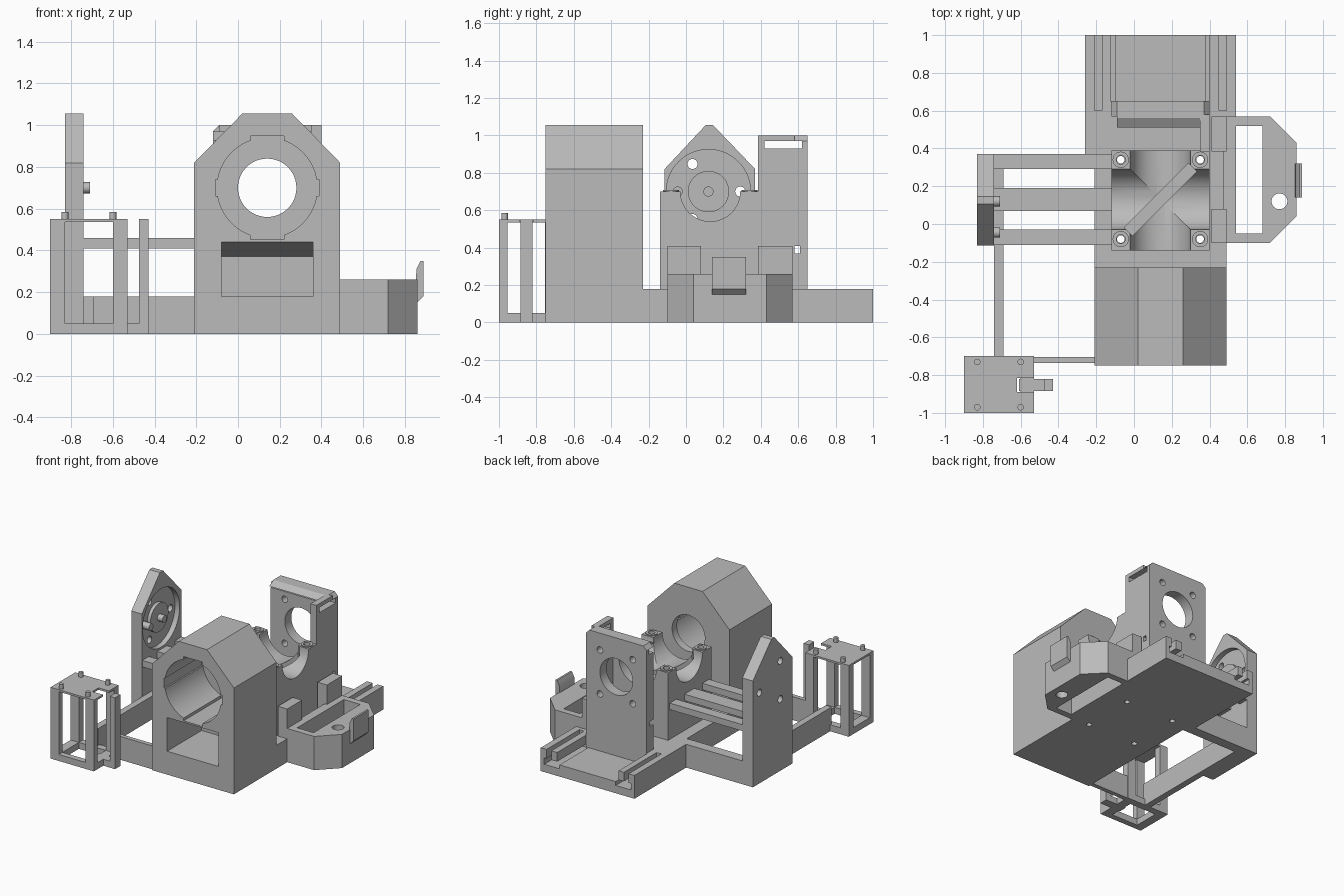
import bpy, bmesh, math
from mathutils import Vector

cube = bpy.data.objects.get("Cube")
if cube:
    bpy.data.objects.remove(cube, do_unlink=True)

grey = bpy.data.materials.new("grey_plastic")
grey.use_nodes = True
colour = (0.5, 0.5, 0.5, 1)
grey.diffuse_color = colour
grey.node_tree.nodes["Principled BSDF"].inputs["Base Color"].default_value = colour


def prism(name, points, axis, a, b):
    """Extrude a 2D outline along an axis; the outline uses the other two axes in order."""
    def place(p, t):
        return {"x": (t, p[0], p[1]), "y": (p[0], t, p[1]), "z": (p[0], p[1], t)}[axis]
    bm = bmesh.new()
    low = [bm.verts.new(place(p, a)) for p in points]
    high = [bm.verts.new(place(p, b)) for p in points]
    bm.faces.new(low)
    bm.faces.new(high)
    n = len(points)
    for i in range(n):
        j = (i + 1) % n
        bm.faces.new((low[i], low[j], high[j], high[i]))
    bmesh.ops.recalc_face_normals(bm, faces=bm.faces)
    mesh = bpy.data.meshes.new(name)
    bm.to_mesh(mesh)
    bm.free()
    mesh.materials.append(grey)
    ob = bpy.data.objects.new(name, mesh)
    bpy.context.collection.objects.link(ob)
    return ob


def box(name, x0, x1, y0, y1, z0, z1):
    return prism(name, [(x0, y0), (x1, y0), (x1, y1), (x0, y1)], "z", z0, z1)


def rod(name, centre, r, axis, a, b, n=48):
    u, v = centre
    ring = [(u + r * math.cos(i * math.tau / n), v + r * math.sin(i * math.tau / n)) for i in range(n)]
    return prism(name, ring, axis, a, b)


def carve(ob, cutters):
    """Subtract the cutters from a part and discard them."""
    for c in cutters:
        c.hide_render = True
        m = ob.modifiers.new("cut", "BOOLEAN")
        m.operation, m.solver, m.object = "DIFFERENCE", "EXACT", c
    bpy.context.view_layer.update()
    deps = bpy.context.evaluated_depsgraph_get()
    mesh = bpy.data.meshes.new_from_object(ob.evaluated_get(deps))
    ob.modifiers.clear()
    ob.data = mesh
    for c in cutters:
        bpy.data.objects.remove(c, do_unlink=True)
    return ob


CX, CY, CZ = 0.14, 0.13, 0.70   # optical centre

# Front housing with stepped bore and sloped pocket
housing = prism("front_housing", [(-0.21, 0), (0.49, 0), (0.49, 0.82), (0.26, 1.055),
                                  (0.02, 1.055), (-0.21, 0.82)], "y", -0.75, -0.23)
carve(housing, [
    rod("bore", (CX, CZ), 0.24, "y", -0.8, -0.29, 64),
    rod("rear_bore", (CX, CZ), 0.14, "y", -0.4, -0.1),
    box("key_tall", CX - 0.08, CX + 0.08, -0.8, -0.29, CZ - 0.248, CZ + 0.248),
    box("key_wide", CX - 0.248, CX + 0.248, -0.8, -0.29, CZ - 0.04, CZ + 0.04),
    prism("pocket", [(-0.8, 0.18), (-0.8, 0.44), (-0.75, 0.44), (-0.33, 0.37), (-0.33, 0.18)],
          "x", -0.08, 0.36)])

# Base slab and centre cradle with crossing channels
corners = [(x, y) for x in (-0.07, 0.35) for y in (-0.08, 0.34)]
base = box("base_slab", -0.21, 0.49, -0.24, 0.6, 0, 0.18)
carve(base, [rod("screw", c, 0.02, "z", -0.1, 0.3, 20) for c in corners])
cradle = box("centre_cradle", -0.12, 0.40, -0.14, 0.39, 0.17, 0.70)
d = 0.17
w = 0.022
slot = prism("mirror_slot", [(CX - d - w, CY - d + w), (CX - d + w, CY - d - w),
                             (CX + d + w, CY + d - w), (CX + d - w, CY + d + w)], "z", 0.5, 0.8)
carve(cradle, [rod("channel_x", (CY, CZ), 0.16, "x", -0.3, 0.6),
               rod("channel_y", (CX, CZ), 0.16, "y", -0.3, 0.6), slot]
      + [rod("screw", c, 0.024, "z", 0.1, 0.8, 20) for c in corners])
for c in corners:
    collar = rod("screw_collar", c, 0.043, "z", 0.69, 0.708, 24)
    carve(collar, [rod("screw", c, 0.024, "z", 0.6, 0.8, 20)])

# Upright rear plate with central opening, screw holes and edge slots
plate = prism("rear_plate", [(-0.12, 0.0), (0.40, 0.0), (0.40, 0.97), (0.37, 1.0),
                             (-0.09, 1.0), (-0.12, 0.97)], "y", 0.57, 0.65)
carve(plate, [rod("opening", (CX, CZ), 0.14, "y", 0.5, 0.7),
              box("top_groove", -0.2, 0.5, 0.5, 0.62, 0.93, 0.97),
              box("low_groove", -0.2, 0.5, 0.56, 0.61, 0.37, 0.41)]
      + [rod("screw", (CX + i * 0.14, CZ + k * 0.17), 0.025, "y", 0.5, 0.7, 20)
         for i in (-1, 1) for k in (-1, 1)])
prism("plate_lip", [(0.575, 0.97), (0.51, 0.97), (0.56, 1.0), (0.575, 1.0)], "x", -0.09, 0.36)
wall = box("plate_side_wall", 0.35, 0.40, 0.385, 0.58, 0.1, 1.0)
carve(wall, [box("slot", 0.3, 0.5, 0.42, 0.62, 0.93, 0.97)])

# Rear slide base with guide grooves
slide = box("rear_slide", -0.26, 0.54, 0.37, 1.0, 0, 0.18)
cuts = [box("channel", -0.125, 0.40, 0.65, 1.1, 0.09, 0.3)]
for s in (-1, 1):
    def span(name, a, b, z0, z1):
        return box(name, *sorted((CX + s * a, CX + s * b)), 0.40, 1.1, z0, z1)
    cuts += [span("groove", 0.31, 0.35, 0.08, 0.3), span("undercut", 0.24, 0.37, 0.06, 0.11)]
carve(slide, cuts)

# Side tray with chamfered outline, slot and clip
tray = prism("side_tray", [(0.47, -0.10), (0.72, -0.10), (0.86, 0.04), (0.86, 0.43),
                           (0.72, 0.57), (0.47, 0.57)], "z", 0, 0.26)
carve(tray, [box("slot", 0.54, 0.68, -0.05, 0.52, -0.1, 0.4),
             rod("hole", (0.77, 0.12), 0.042, "z", -0.1, 0.4, 32)])
for y0, y1 in ((-0.10, 0.08), (0.385, 0.57)):
    box("tray_tab", 0.41, 0.49, y0, y1, 0.1, 0.41)
prism("tray_clip", [(0.85, 0.14), (0.89, 0.18), (0.89, 0.35), (0.875, 0.35), (0.855, 0.31)],
      "y", 0.14, 0.32)

# Left end plate with circular recess, boss and pegs
LY = 0.12
end = prism("end_plate", [(-0.115, 0), (0.37, 0), (0.37, 0.82), (0.145, 1.055),
                          (0.105, 1.055), (-0.115, 0.82)], "x", -0.83, -0.74)
carve(end, [rod("recess", (LY, CZ), 0.225, "x", -0.78, -0.7, 64)]
      + [rod("hole", (LY + 0.17 * math.cos(a), CZ + 0.17 * math.sin(a)), 0.027, "x", -0.9, -0.7, 24)
         for a in (0, math.tau / 3, 2 * math.tau / 3)])
rod("end_boss", (LY, CZ), 0.11, "x", -0.79, -0.755)
for y in (LY, -0.045):
    rod("end_peg", (y, CZ), 0.027, "x", -0.79, -0.71, 24)

# Link rails and ground frame
for y0, y1 in ((-0.11, -0.03), (0.07, 0.19), (0.29, 0.37)):
    box("link_rail", -0.75, -0.11, y0, y1, 0.41, 0.46)
box("frame_back_bar", -0.75, -0.2, 0.29, 0.37, 0, 0.18)
box("frame_side_bar", -0.74, -0.69, -0.72, 0.36, 0, 0.18)
box("frame_front_bar", -0.57, -0.18, -0.737, -0.703, 0, 0.18)

# Open corner cage with pegs, notch and latch post
cage = box("corner_cage", -0.90, -0.53, -1.0, -0.70, 0, 0.55)
carve(cage, [box("front_window", -0.83, -0.60, -1.1, -0.6, 0.05, 0.535),
             box("side_window", -1.0, -0.4, -0.955, -0.755, 0.05, 0.535),
             box("floor_window", -0.83, -0.60, -0.955, -0.755, -0.1, 0.3),
             box("notch", -0.62, -0.4, -0.89, -0.815, 0.5, 0.6)])
for x in (-0.83, -0.60):
    for y in (-0.97, -0.73):
        rod("cage_peg", (x, y), 0.017, "z", 0.54, 0.585, 20)
box("latch_foot", -0.61, -0.44, -0.885, -0.82, 0, 0.05)
box("latch_post", -0.475, -0.43, -0.885, -0.82, 0, 0.55)

# Smooth the round surfaces, keep edges crisp
bpy.ops.object.select_all(action="DESELECT")
for ob in bpy.context.collection.objects:
    if ob.type == "MESH" and grey.name in ob.data.materials:
        ob.select_set(True)
        bpy.context.view_layer.objects.active = ob
bpy.ops.object.shade_smooth_by_angle(angle=math.radians(25))
